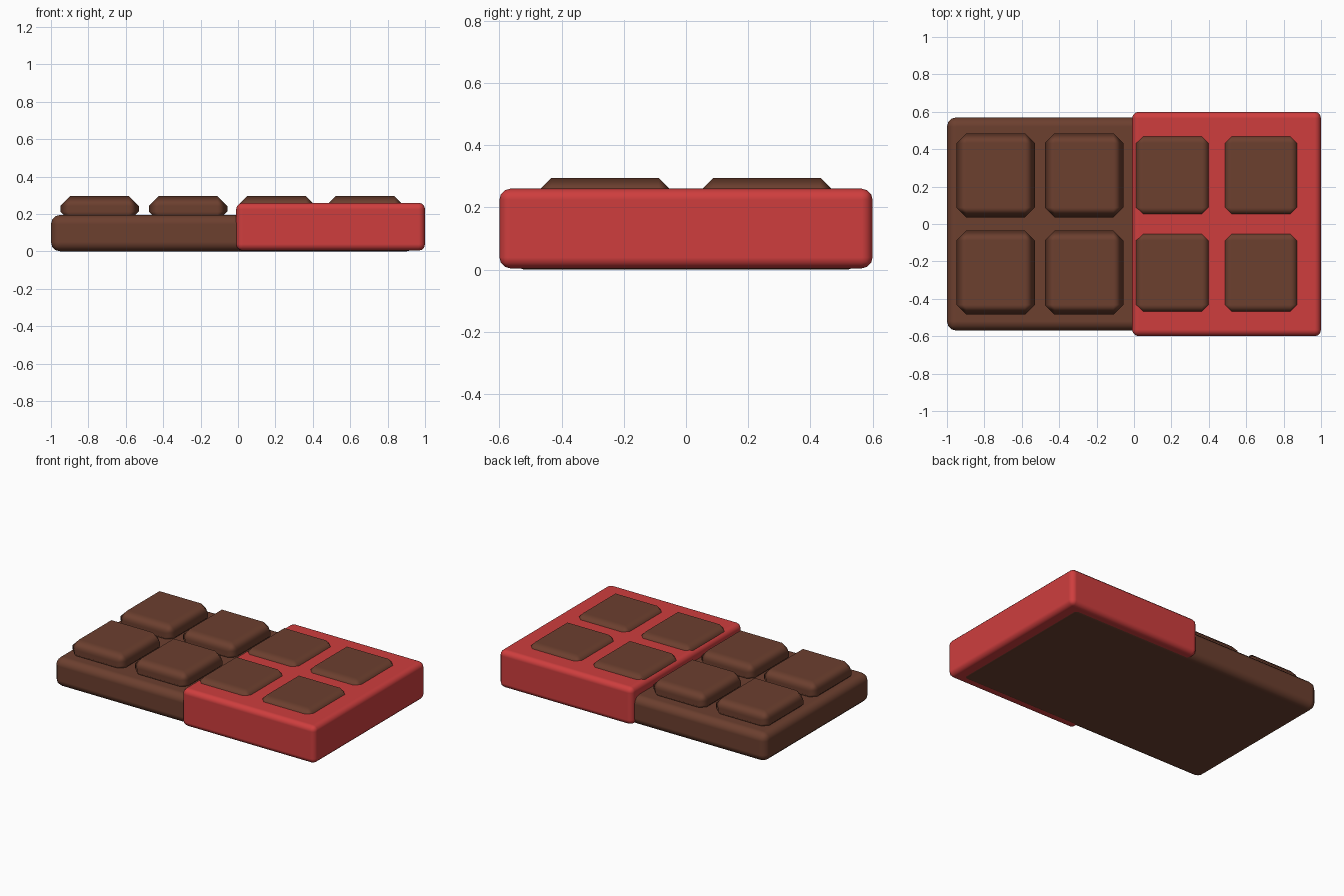
import bpy
import bmesh
from mathutils import Vector

cube = bpy.data.objects.get("Cube")
if cube:
    bpy.data.objects.remove(cube, do_unlink=True)


def material(name, colour):
    mat = bpy.data.materials.new(name)
    mat.use_nodes = True
    mat.diffuse_color = (*colour, 1)
    mat.node_tree.nodes["Principled BSDF"].inputs["Base Color"].default_value = (*colour, 1)
    return mat


def soft_box(name, low, high, bevel, segments, mat):
    """Box between two corners, with bevelled edges and smooth shading."""
    low, high = Vector(low), Vector(high)
    bm = bmesh.new()
    bmesh.ops.create_cube(bm, size=1)
    bmesh.ops.scale(bm, vec=high - low, verts=bm.verts)
    for face in bm.faces:
        face.smooth = True
    mesh = bpy.data.meshes.new(name)
    bm.to_mesh(mesh)
    bm.free()
    mesh.materials.append(mat)
    obj = bpy.data.objects.new(name, mesh)
    obj.location = (low + high) / 2
    bpy.context.collection.objects.link(obj)
    mod = obj.modifiers.new("soft_edges", "BEVEL")
    mod.width = bevel
    mod.segments = segments
    mod.harden_normals = True
    return obj


chocolate = material("chocolate_brown", (0.15, 0.05, 0.028))
red = material("wrapper_red", (0.62, 0.048, 0.048))

# Slab of the bar and the sleeve around its left half
soft_box("bar_base", (-1, -0.57, 0), (0.95, 0.57, 0.195), 0.05, 3, chocolate)
soft_box("wrapper", (-0.01, -0.6, 0.004), (1, 0.6, 0.26), 0.035, 3, red)

# Two rows of four raised pieces
half_x, half_y = 0.21, 0.225
for row, y in (("front", -0.26), ("back", 0.26)):
    for i in range(4):
        x = -0.74 + 0.473 * i
        soft_box(f"{row}_piece_{i + 1}", (x - half_x, y - half_y, 0.16),
                 (x + half_x, y + half_y, 0.295), 0.053, 1, chocolate)
